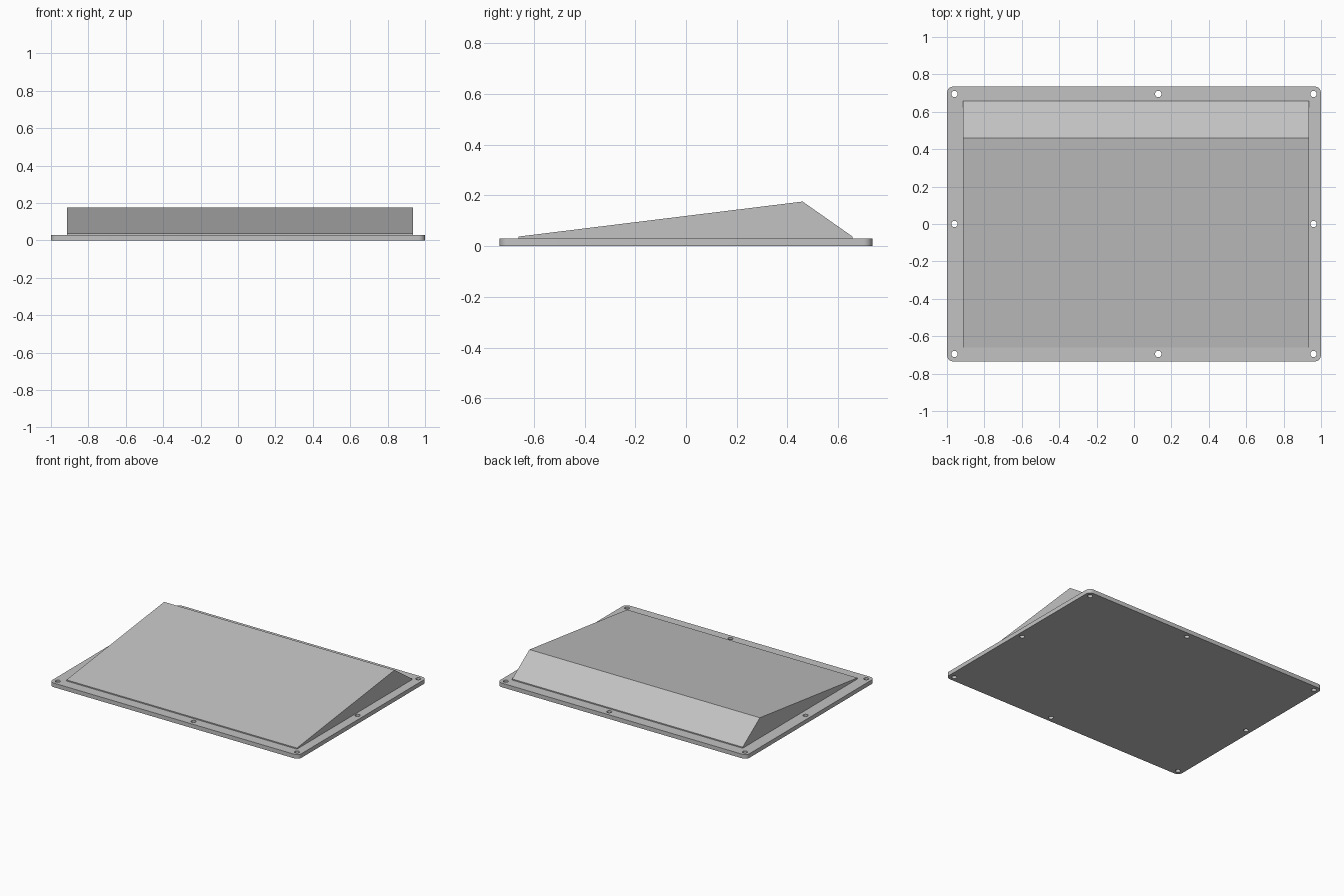
import bpy, bmesh
from math import radians, sin, cos
from mathutils import Matrix

default = bpy.data.objects.get("Cube")
if default:
    bpy.data.objects.remove(default, do_unlink=True)

grey = bpy.data.materials.new("light_grey")
grey.use_nodes = True
GREY = (0.54, 0.54, 0.54, 1)
grey.diffuse_color = GREY
grey.node_tree.nodes["Principled BSDF"].inputs["Base Color"].default_value = GREY


def make_object(name, bm):
    bmesh.ops.recalc_face_normals(bm, faces=bm.faces)
    mesh = bpy.data.meshes.new(name)
    bm.to_mesh(mesh)
    bm.free()
    mesh.materials.append(grey)
    obj = bpy.data.objects.new(name, mesh)
    bpy.context.collection.objects.link(obj)
    return obj


def prism(name, outline, offset):
    """Extrude a closed outline of 3D points along an offset."""
    bm = bmesh.new()
    face = bm.faces.new([bm.verts.new(p) for p in outline])
    top = bmesh.ops.extrude_face_region(bm, geom=[face])["geom"]
    verts = [v for v in top if isinstance(v, bmesh.types.BMVert)]
    bmesh.ops.translate(bm, verts=verts, vec=offset)
    return make_object(name, bm)


# Base plate with rounded corners
HALF_X, HALF_Y, THICK, RADIUS = 1.0, 0.735, 0.03, 0.035
outline = []
for i, (sx, sy) in enumerate([(1, 1), (-1, 1), (-1, -1), (1, -1)]):
    for step in range(9):
        a = radians(90 * i + 90 * step / 8)
        outline.append((sx * (HALF_X - RADIUS) + RADIUS * cos(a),
                        sy * (HALF_Y - RADIUS) + RADIUS * sin(a), 0))
plate = prism("base_plate", outline, (0, 0, THICK))

# Screw holes around the rim
holes = [(x, y) for x in (-0.96, 0.13, 0.96) for y in (-0.695, 0.695)]
holes += [(-0.96, 0), (0.96, 0)]
bm = bmesh.new()
for x, y in holes:
    bmesh.ops.create_cone(bm, cap_ends=True, segments=24, radius1=0.017,
                          radius2=0.017, depth=0.2,
                          matrix=Matrix.Translation((x, y, 0)))
cutter = make_object("screw_hole_cutter", bm)
cutter.hide_render = True
cut = plate.modifiers.new("screw_holes", "BOOLEAN")
cut.object = cutter
cut.operation = "DIFFERENCE"
cut.solver = "EXACT"
bpy.context.view_layer.objects.active = plate
plate.select_set(True)
bpy.ops.object.modifier_apply(modifier=cut.name)
bpy.data.objects.remove(cutter, do_unlink=True)
bpy.ops.object.select_all(action="DESELECT")
plate.select_set(True)
bpy.ops.object.shade_smooth_by_angle(angle=radians(30))

# Sloped cover: long front slope, ridge, short rear slope, thin lip
LEFT, RIGHT = -0.915, 0.935
profile = [(-0.66, THICK), (-0.66, 0.038), (0.46, 0.176), (0.657, 0.038), (0.657, THICK)]
prism("sloped_cover", [(LEFT, y, z) for y, z in profile], (RIGHT - LEFT, 0, 0))
